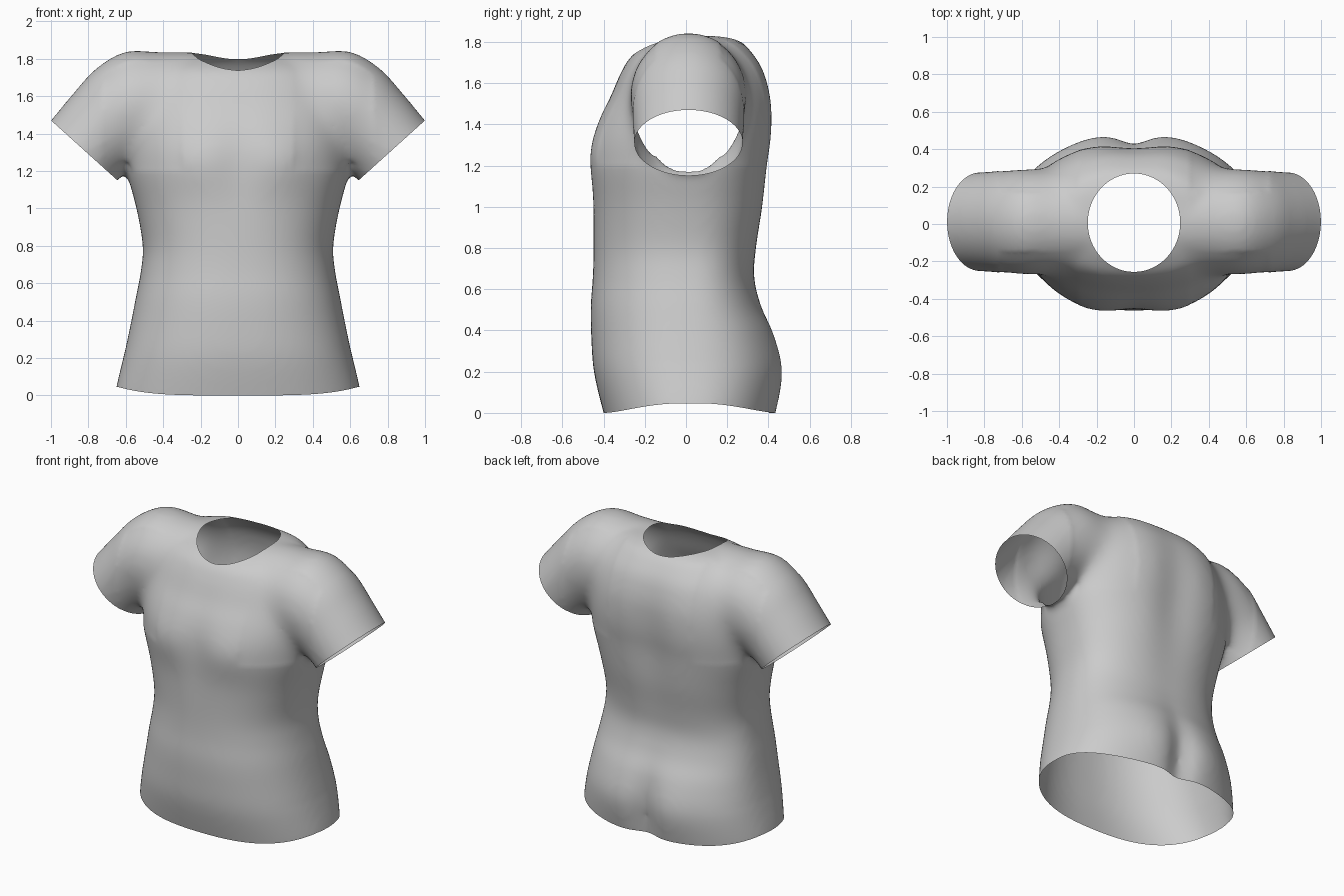
import bpy, bmesh, math
from mathutils import Vector

if "Cube" in bpy.data.objects:
    bpy.data.objects.remove(bpy.data.objects["Cube"])

SEG = 96


def resample(rows, n):
    """Catmull-Rom refinement of a table of section values."""
    out = []
    for i in range(len(rows) - 1):
        p0, p1, p2 = rows[max(i - 1, 0)], rows[i], rows[i + 1]
        p3 = rows[min(i + 2, len(rows) - 1)]
        for k in range(n):
            t = k / n
            out.append([b + 0.5 * t * (c - a + t * (2*a - 5*b + 4*c - d + t * (3*(b - c) + d - a)))
                        for a, b, c, d in zip(p0, p1, p2, p3)])
    return out + [list(rows[-1])]


def loft(bm, rings):
    loops = [[bm.verts.new(p) for p in ring] for ring in rings]
    for a, b in zip(loops, loops[1:]):
        for i in range(SEG):
            j = (i + 1) % SEG
            bm.faces.new((a[i], a[j], b[j], b[i]))
    bm.faces.new(loops[0][::-1])
    bm.faces.new(loops[-1])


def spow(v, e):
    return math.copysign(abs(v) ** e, v)


def bump(x, c, w):
    return math.exp(-((x - c) / w) ** 2)


def torso_ring(z, hw, front, back):
    pts = []
    for i in range(SEG):
        a = 2 * math.pi * i / SEG
        x = hw * spow(math.cos(a), 0.86)
        s = spow(math.sin(a), 0.86)
        y = 0.02 + s * ((back - 0.02) if s > 0 else (0.02 - front))
        w = abs(s)
        if s > 0:   # seat cleft, spine hollow, fuller seat and shoulder blades
            y -= w * bump(x, 0, 0.085) * 0.05 * bump(z, 0.1, 0.28)
            y -= w * bump(x, 0, 0.15) * 0.032 * bump(z, 1.3, 0.45)
            y += w * bump(abs(x), 0.22, 0.13) * 0.012 * bump(z, 0.2, 0.2)
        else:       # chest
            y += w * bump(x, 0, 0.1) * 0.015 * bump(z, 1.25, 0.25)
            y -= w * bump(abs(x), 0.24, 0.13) * 0.014 * bump(z, 1.24, 0.13)
        pts.append((x, y, z))
    return pts


def sleeve_ring(tx, tz, bx, bz, hy):
    top, bot = Vector((tx, 0.012, tz)), Vector((bx, 0.012, bz))
    c, u = (top + bot) / 2, (top - bot) / 2
    return [c + u * math.cos(a) + Vector((0, hy * math.sin(a), 0))
            for a in (2 * math.pi * i / SEG for i in range(SEG))]


# Torso sections: z, half width, front y, back y
torso = [(-0.1, 0.66, -0.37, 0.41), (0, 0.65, -0.40, 0.44), (0.2, 0.612, -0.447, 0.468),
         (0.38, 0.574, -0.46, 0.43), (0.52, 0.547, -0.462, 0.368), (0.66, 0.52, -0.452, 0.335),
         (0.8, 0.509, -0.449, 0.348), (1.0, 0.543, -0.454, 0.385), (1.2, 0.595, -0.467, 0.41),
         (1.32, 0.60, -0.458, 0.428), (1.43, 0.59, -0.423, 0.433), (1.54, 0.57, -0.367, 0.424),
         (1.66, 0.53, -0.312, 0.388), (1.74, 0.47, -0.257, 0.337), (1.8, 0.40, -0.15, 0.277),
         (1.83, 0.3, -0.05, 0.19)]

# Sleeve and yoke sections: top x, top z, bottom x, bottom z, half depth
half = [(0, 1.835, 0, 1.3, 0.27), (0.25, 1.835, 0.25, 1.3, 0.27), (0.42, 1.835, 0.40, 1.28, 0.275),
        (0.6, 1.837, 0.50, 1.26, 0.287), (0.755, 1.75, 0.55, 1.235, 0.28),
        (0.88, 1.615, 0.60, 1.19, 0.27), (1.0, 1.47, 0.645, 1.15, 0.264),
        (1.055, 1.41, 0.70, 1.09, 0.262)]
mirrored = [(-a, b, -c, d, e) for a, b, c, d, e in half[:0:-1]]

bm = bmesh.new()
loft(bm, [torso_ring(*r) for r in resample(torso, 4)])
loft(bm, [sleeve_ring(*r) for r in resample(mirrored + half, 4)])
bmesh.ops.recalc_face_normals(bm, faces=bm.faces)
mesh = bpy.data.meshes.new("short_sleeved_shirt")
bm.to_mesh(mesh)
bm.free()
shirt = bpy.data.objects.new("short_sleeved_shirt", mesh)
bpy.context.collection.objects.link(shirt)
bpy.context.view_layer.objects.active = shirt
shirt.select_set(True)

# Fuse torso and sleeves into one skin
rm = shirt.modifiers.new("fuse", 'REMESH')
rm.mode = 'VOXEL'
rm.voxel_size = 0.018
bpy.ops.object.modifier_apply(modifier=rm.name)

bm = bmesh.new()
bm.from_mesh(shirt.data)


def relax(verts, times):
    for _ in range(times):
        bmesh.ops.smooth_vert(bm, verts=verts, factor=0.5,
                              use_axis_x=True, use_axis_y=True, use_axis_z=True)


relax(bm.verts[:], 6)
# Soft blend where the sleeves meet the chest and back
relax([v for v in bm.verts if 0.3 < abs(v.co.x) < 0.72 and abs(v.co.y - 0.01) > 0.16
       and 1.2 < v.co.z < 1.83], 50)


def cut_away(co, no, inside):
    """Cut along a plane and remove everything beyond it in the region."""
    faces = [f for f in bm.faces if inside(f.calc_center_median())]
    geom = faces + list({e for f in faces for e in f.edges}) + list({v for f in faces for v in f.verts})
    bmesh.ops.bisect_plane(bm, geom=geom, plane_co=co, plane_no=no, dist=1e-5)
    dead = [f for f in bm.faces if inside(f.calc_center_median())
            and (f.calc_center_median() - co).dot(no) > 1e-5]
    bmesh.ops.delete(bm, geom=dead, context='FACES')


# Hem opening, then cuffs
cut_away(Vector((0, 0, 0)), Vector((0, 0, -1)), lambda c: c.z < 0.2)
for s in (1, -1):
    cut_away(Vector((s * 0.822, 0, 1.31)), Vector((s * 0.67, 0, -0.742)),
             lambda c: c.x * s > 0.617 and c.z > 0.98)

# Hem rises at the sides
for v in bm.verts:
    if v.co.z < 0.25:
        v.co.z += 0.045 * min(1, abs(v.co.x) / 0.64) ** 4 * (1 - v.co.z / 0.25)

# Round neck opening
NX, NY, NC = 0.247, 0.263, 0.007


def neck_r(c):
    return math.hypot(c.x / NX, (c.y - NC) / NY)


bmesh.ops.delete(bm, geom=[f for f in bm.faces if f.calc_center_median().z > 1.5
                           and neck_r(f.calc_center_median()) < 1], context='FACES')
rim = [v for v in bm.verts if v.is_boundary and v.co.z > 1.5 and abs(v.co.x) < 0.4]
for step in range(8):
    # even out the rim, keeping it on the ellipse
    mean = {v: sum((e.other_vert(v).co for e in v.link_edges if e.is_boundary), Vector()) / 2
            for v in rim}
    for v in rim:
        v.co = v.co.lerp(mean[v], 0.5)
        r = neck_r(v.co)
        v.co.x /= r
        v.co.y = NC + (v.co.y - NC) / r
near = [v for v in bm.verts if v.co.z > 1.6 and not v.is_boundary and neck_r(v.co) < 1.25]
relax(near, 4)

bm.to_mesh(shirt.data)
bm.free()
bpy.ops.object.shade_smooth()
